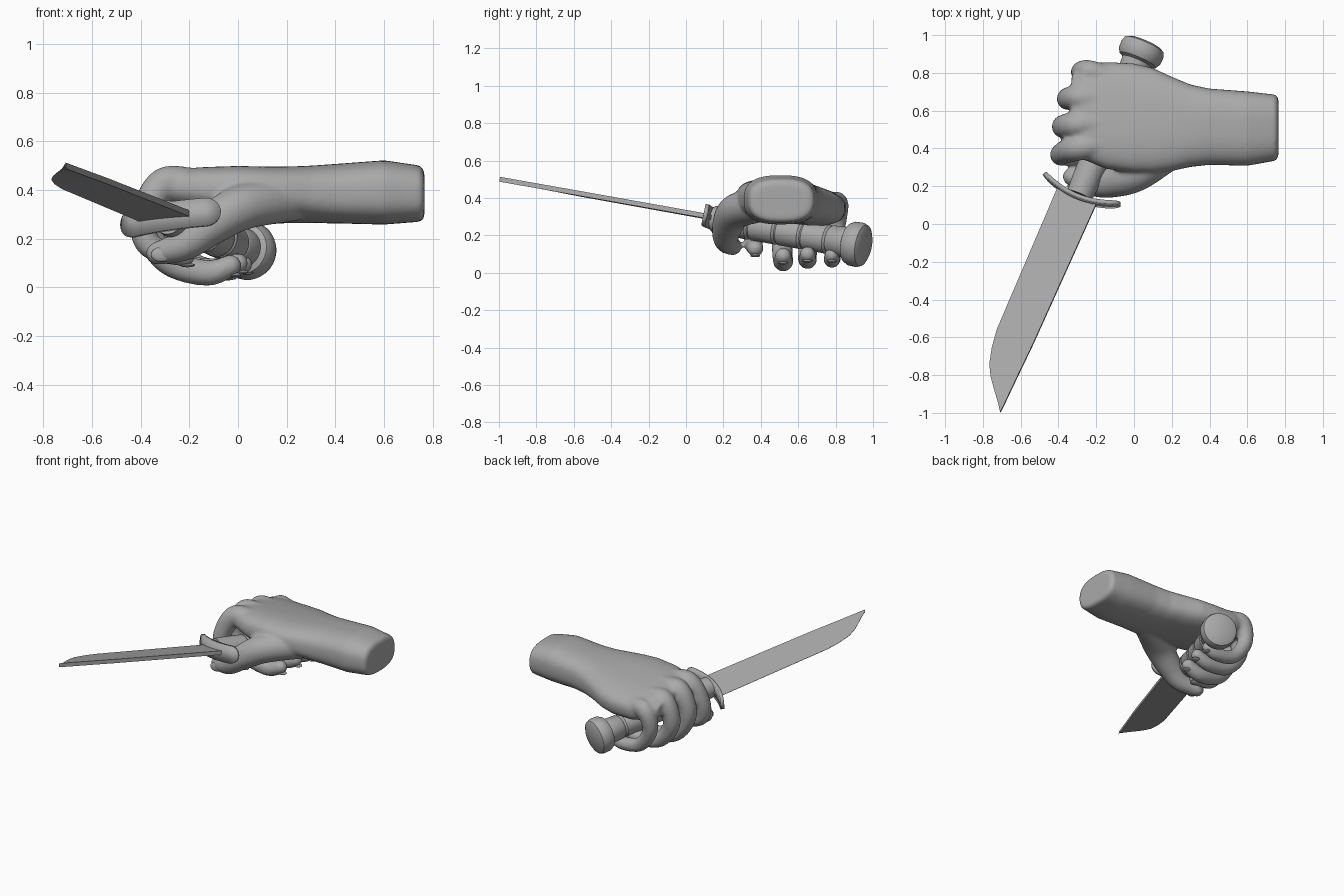
import bpy, bmesh, math
from mathutils import Vector, Matrix

cube = bpy.data.objects.get("Cube")
if cube:
    bpy.data.objects.remove(cube, do_unlink=True)

grey = bpy.data.materials.new("plain_grey")
grey.use_nodes = True
grey.diffuse_color = (0.4, 0.4, 0.4, 1)
grey.node_tree.nodes["Principled BSDF"].inputs["Base Color"].default_value = (0.4, 0.4, 0.4, 1)

# Knife frame: x across the blade, y out of its flat side, z toward the tip
along = Vector((-0.39, -0.907, 0.163)).normalized()
across = Vector((0.92, -0.37, 0.14))
across = (across - along * across.dot(along)).normalized()
flat = along.cross(across)
knife = Matrix((across, flat, along)).transposed().to_4x4()
knife.translation = (-0.28, 0.17, 0.285)


def finish(bm, name, matrix=None, smooth=None):
    bmesh.ops.recalc_face_normals(bm, faces=bm.faces)
    mesh = bpy.data.meshes.new(name)
    bm.to_mesh(mesh)
    bm.free()
    mesh.materials.append(grey)
    obj = bpy.data.objects.new(name, mesh)
    bpy.context.collection.objects.link(obj)
    if matrix:
        obj.matrix_world = matrix
    if smooth:
        bpy.ops.object.select_all(action='DESELECT')
        obj.select_set(True)
        bpy.context.view_layer.objects.active = obj
        bpy.ops.object.shade_smooth_by_angle(angle=math.radians(smooth))
    return obj


def loft(bm, rings):
    """Skin a list of closed rings of points and cap both ends."""
    rings = [[bm.verts.new(p) for p in ring] for ring in rings]
    for a, b in zip(rings, rings[1:]):
        for i in range(len(a)):
            j = (i + 1) % len(a)
            bm.faces.new((a[i], a[j], b[j], b[i]))
    bm.faces.new(rings[0])
    bm.faces.new(rings[-1])


def spline(p0, p1, p2, p3, t):
    return 0.5 * (2 * p1 + (p2 - p0) * t + (2 * p0 - 5 * p1 + 4 * p2 - p3) * t * t
                  + (3 * p1 - p0 - 3 * p2 + p3) * t ** 3)


def limb(bm, points, steps=9):
    """Run overlapping balls along a smooth path of (x, y, z, radius)."""
    pts = [Vector(p) for p in points]
    pts = [pts[0]] + pts + [pts[-1]]
    for k in range(len(pts) - 3):
        for i in range(steps + 1):
            p = spline(*pts[k:k + 4], i / steps)
            bmesh.ops.create_icosphere(bm, subdivisions=3, radius=p[3],
                                       matrix=Matrix.Translation(p[:3]))


# Forearm and palm: (x, centre y, centre z, half width, half height, roll)
sections = [
    (0.765, 0.51, 0.38, 0.155, 0.095, 0), (0.75, 0.51, 0.385, 0.175, 0.115, 0),
    (0.6, 0.505, 0.39, 0.197, 0.132, 0), (0.4, 0.515, 0.385, 0.202, 0.122, 0),
    (0.3, 0.52, 0.382, 0.218, 0.117, -0.04), (0.2, 0.53, 0.38, 0.25, 0.112, -0.08),
    (0.1, 0.547, 0.377, 0.28, 0.11, -0.12), (0, 0.56, 0.375, 0.292, 0.11, -0.15),
    (-0.15, 0.575, 0.375, 0.285, 0.105, -0.15), (-0.27, 0.59, 0.385, 0.25, 0.085, -0.15),
    (-0.33, 0.6, 0.39, 0.19, 0.05, -0.15)]


def section_ring(x, yc, zc, hy, hz, roll, count=40):
    ring = []
    for i in range(count):
        a = math.tau * i / count
        c, s = math.cos(a), math.sin(a)
        y = hy * math.copysign(abs(c) ** 0.75, c)
        z = hz * math.copysign(abs(s) ** 0.75, s)
        ring.append((x, yc + y * math.cos(roll) - z * math.sin(roll),
                     zc + y * math.sin(roll) + z * math.cos(roll)))
    return ring


bm = bmesh.new()
loft(bm, [section_ring(*s) for s in sections])

# Curled fingers and thumb
fingers = {
    "index": [(0.05, 0.45, 0.405, 0.07), (-0.18, 0.42, 0.42, 0.072), (-0.31, 0.40, 0.42, 0.068),
              (-0.385, 0.37, 0.28, 0.058), (-0.36, 0.36, 0.17, 0.052), (-0.22, 0.37, 0.13, 0.045)],
    "middle": [(0.05, 0.53, 0.41, 0.07), (-0.2, 0.53, 0.42, 0.068), (-0.32, 0.525, 0.41, 0.068),
               (-0.375, 0.515, 0.26, 0.06), (-0.29, 0.515, 0.11, 0.056),
               (-0.13, 0.52, 0.06, 0.054), (-0.03, 0.52, 0.09, 0.045)],
    "ring": [(0.05, 0.62, 0.40, 0.07), (-0.19, 0.66, 0.40, 0.066), (-0.305, 0.67, 0.39, 0.065),
             (-0.35, 0.66, 0.24, 0.057), (-0.25, 0.65, 0.1, 0.052),
             (-0.09, 0.65, 0.07, 0.05), (0, 0.65, 0.1, 0.043)],
    "little": [(0.05, 0.71, 0.375, 0.065), (-0.15, 0.78, 0.37, 0.062), (-0.25, 0.81, 0.36, 0.06),
               (-0.28, 0.80, 0.23, 0.051), (-0.19, 0.785, 0.1, 0.047),
               (-0.05, 0.78, 0.07, 0.045), (0.02, 0.78, 0.095, 0.04)]}
for path in fingers.values():
    limb(bm, path)
limb(bm, [(0.22, 0.40, 0.36, 0.09), (0.02, 0.27, 0.33, 0.095), (-0.12, 0.222, 0.25, 0.083),
          (-0.22, 0.215, 0.175, 0.066), (-0.33, 0.25, 0.14, 0.048)])

# Fuse the hand into one soft skin
hand = finish(bm, "hand_and_forearm")
remesh = hand.modifiers.new("fuse", 'REMESH')
remesh.mode = 'VOXEL'
remesh.voxel_size = 0.011
remesh.use_smooth_shade = True
soften = hand.modifiers.new("soften", 'SMOOTH')
soften.factor = 0.5
soften.iterations = 8


# Nails
def nail(name, centre, scale):
    nb = bmesh.new()
    bmesh.ops.create_uvsphere(nb, u_segments=16, v_segments=8, radius=1,
                              matrix=Matrix.Translation(centre) @ Matrix.Diagonal((*scale, 1)))
    finish(nb, name, smooth=60)


for name, path in fingers.items():
    x, y, z, r = path[-1]
    nail(name + "_nail", (x + 0.012, y, z - r * 0.85), (0.032, 0.027, 0.009))
nail("thumb_nail", (-0.315, 0.2, 0.135), (0.042, 0.012, 0.03))

# Grip with grooves, and pommel, turned around the knife axis: (radius, position)
profile = [(0, 0.02), (0.07, 0.02), (0.075, -0.05)]
for groove in (-0.2, -0.36, -0.51, -0.66):
    profile += [(0.078, groove + 0.07), (0.079, groove + 0.012), (0.07, groove),
                (0.079, groove - 0.012)]
profile += [(0.083, -0.76), (0.105, -0.77), (0.119, -0.795), (0.12, -0.835),
            (0.112, -0.858), (0.09, -0.87), (0, -0.875)]
bm = bmesh.new()
verts = [bm.verts.new((r, 0, z)) for r, z in profile]
edges = [bm.edges.new(pair) for pair in zip(verts, verts[1:])]
bmesh.ops.spin(bm, geom=verts + edges, axis=(0, 0, 1), cent=(0, 0, 0),
               steps=40, angle=math.tau, use_merge=True)
bmesh.ops.remove_doubles(bm, verts=bm.verts, dist=0.0005)
finish(bm, "grip_and_pommel", knife, 35)

# Bowed guard with round ends
half, radius = 0.22, 0.058
bm = bmesh.new()
rows = []
for i in range(41):
    t = -half * math.cos(math.pi * i / 40)
    over = max(0, abs(t) - (half - radius))
    h = max(0.002, math.sqrt(max(0, radius ** 2 - over ** 2)))
    z = 0.035 - 1.1 * t * t
    rows.append([bm.verts.new((t, -h, z)), bm.verts.new((t, h, z))])
for a, b in zip(rows, rows[1:]):
    bm.faces.new((a[0], b[0], b[1], a[1]))
guard = finish(bm, "guard", knife, 40)
solid = guard.modifiers.new("thickness", 'SOLIDIFY')
solid.thickness = 0.022
solid.offset = 0

# Wedge blade: (position, spine, cutting edge)
stations = [(0.01, 0.101, -0.126), (0.85, 0.086, -0.124), (0.95, 0.082, -0.111),
            (1.04, 0.078, -0.088), (1.1, 0.076, -0.055), (1.15, 0.074, -0.017),
            (1.21, 0.072, 0.032), (1.258, 0.07, 0.067)]
bm = bmesh.new()
loft(bm, [[(spine, 0.013, s), (spine, -0.013, s), (edge, -0.001, s), (edge, 0.001, s)]
          for s, spine, edge in stations])
finish(bm, "blade", knife, 20)
